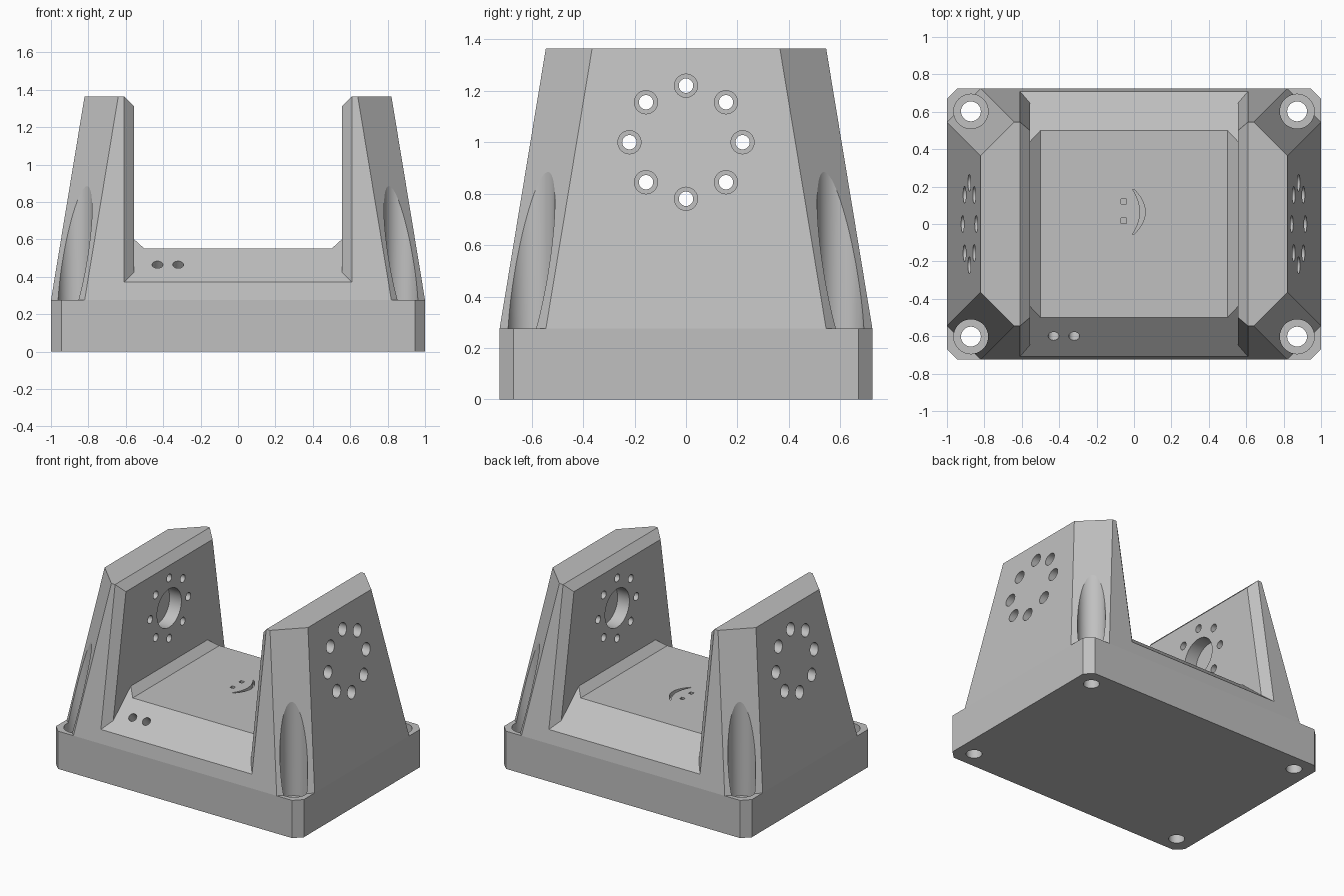
import bpy, bmesh, math
from mathutils import Vector, Matrix

if "Cube" in bpy.data.objects:
    bpy.data.objects.remove(bpy.data.objects["Cube"], do_unlink=True)

HALF_X, HALF_Y, STEP, TOP = 1.0, 0.725, 0.275, 1.365
TAPER = 0.165          # inward lean of the outer faces per unit of height
ABOVE = 1.6            # height safely over the model
WALL, BEVEL = 0.555, 0.055


def make_object(name, bm):
    bmesh.ops.recalc_face_normals(bm, faces=bm.faces)
    mesh = bpy.data.meshes.new(name)
    bm.to_mesh(mesh)
    bm.free()
    obj = bpy.data.objects.new(name, mesh)
    bpy.context.collection.objects.link(obj)
    return obj


def hull(bm, points):
    verts = [bm.verts.new(p) for p in points]
    bmesh.ops.convex_hull(bm, input=verts)


def prism(bm, outline, z0, z1):
    low = [bm.verts.new((x, y, z0)) for x, y in outline]
    high = [bm.verts.new((x, y, z1)) for x, y in outline]
    bm.faces.new(low[::-1])
    bm.faces.new(high)
    n = len(low)
    for i in range(n):
        j = (i + 1) % n
        bm.faces.new((low[i], low[j], high[j], high[i]))


def drill(bm, radius, start, end):
    a, b = Vector(start), Vector(end)
    turn = (b - a).to_track_quat('Z', 'Y').to_matrix().to_4x4()
    bmesh.ops.create_cone(bm, cap_ends=True, segments=64, radius1=radius,
                          radius2=radius, depth=(b - a).length,
                          matrix=Matrix.Translation((a + b) / 2) @ turn)


def cut(body, bm, name):
    cutter = make_object(name, bm)
    cutter.hide_render = True
    mod = body.modifiers.new(name, 'BOOLEAN')
    mod.operation, mod.solver, mod.object = 'DIFFERENCE', 'EXACT', cutter
    bpy.context.view_layer.objects.active = body
    bpy.ops.object.modifier_apply(modifier=mod.name)
    bpy.data.objects.remove(cutter, do_unlink=True)


def octagon(bm, z, chamfer, inset):
    x, y = HALF_X - inset, HALF_Y - inset
    c = chamfer
    pts = [(x, c - y), (x, y - c), (x - c, y), (c - x, y),
           (-x, y - c), (-x, c - y), (c - x, -y), (x - c, -y)]
    return [bm.verts.new((px, py, z)) for px, py in pts]


# Body: chamfered plinth carrying a leaning, wide-chamfered block
bm = bmesh.new()
foot = octagon(bm, 0, 0.055, 0)
rim = octagon(bm, STEP, 0.055, 0)
waist = octagon(bm, STEP, 0.18, 0)
crown = octagon(bm, TOP, 0.18, TAPER * (TOP - STEP))
for i in range(8):
    j = (i + 1) % 8
    if i % 2 == 0:      # long sides run straight into the block
        bm.faces.new((foot[i], foot[j], rim[j], waist[j], waist[i], rim[i]))
    else:               # corners leave a small shelf
        bm.faces.new((foot[i], foot[j], rim[j], rim[i]))
        bm.faces.new((rim[i], rim[j], waist[j], waist[i]))
    bm.faces.new((waist[i], waist[j], crown[j], crown[i]))
bm.faces.new(foot[::-1])
bm.faces.new(crown)
body = make_object("bracket_body", bm)

# Channel between the two walls, with bevelled floor corners
bm = bmesh.new()
section = [(0.5, 0.55), (WALL, 0.6), (WALL, ABOVE)]
hull(bm, [(s * x, y, z) for x, z in section for s in (-1, 1) for y in (-0.9, 0.9)])
cut(body, bm, "channel")

# Sloping sills at front and back, then bevels on the upright wall edges
SILL = 0.18 / 0.21


def sill_cut(bm, side, sections):
    pts = []
    for offset, half in sections:
        face = HALF_Y + TAPER * STEP + offset       # outer face moved by offset
        sill = 0.55 + SILL * 0.5
        y = (face - TAPER * sill) / (1 - TAPER * SILL)
        for s in (-1, 1):
            pts.append((s * half, side * y, sill - SILL * y))
            pts.append((s * half, side * (face - TAPER * ABOVE), ABOVE))
    hull(bm, pts)


for name, sections in (("sills", [(-0.4, WALL), (0.06, WALL)]),
                       ("edge_bevels", [(-BEVEL, WALL), (BEVEL, WALL + 2 * BEVEL)])):
    bm = bmesh.new()
    for side in (-1, 1):
        sill_cut(bm, side, sections)
    cut(body, bm, name)

# Bevel along the top inner edges of the walls
bm = bmesh.new()
hull(bm, [(s * (WALL + d), y, TOP - BEVEL + d)
          for s in (-1, 1) for y in (-0.9, 0.9) for d in (0, 2 * BEVEL)])
cut(body, bm, "top_bevels")

# Wide bores: corner screw heads, wall screw heads, inner round pockets
ring = [(0.22 * math.cos(k * math.pi / 4), 1 + 0.22 * math.sin(k * math.pi / 4))
        for k in range(8)]
corners = [(sx * 0.872, sy * 0.602) for sx in (-1, 1) for sy in (-1, 1)]
bm = bmesh.new()
for x, y in corners:
    drill(bm, 0.092, (x, y, 0.2), (x, y, ABOVE))
for y, z in ring:
    for s in (-1, 1):
        drill(bm, 0.045, (s * 0.7, y, z), (s * 1.1, y, z))
drill(bm, 0.14, (-0.65, 0, 1), (0.65, 0, 1))
cut(body, bm, "wide_bores")

# Narrow bores: screw shafts and two small holes in the front sill
bm = bmesh.new()
for x, y in corners:
    drill(bm, 0.053, (x, y, -0.1), (x, y, 0.3))
for y, z in ring:
    drill(bm, 0.028, (-1.2, y, z), (1.2, y, z))
normal = Vector((0, -SILL, 1)).normalized()
for x in (-0.43, -0.32):
    spot = Vector((x, -0.6, 0.465))
    drill(bm, 0.029, spot - normal * 0.1, spot + normal * 0.05)
cut(body, bm, "narrow_bores")

# Engraved crescent and two square dots in the floor
bm = bmesh.new()
steps = [k / 10 - 1 for k in range(21)]
outer = [(0.06 * (1 - t * t), 0.065 + 0.12 * t) for t in steps]
inner = [(0.04 * (1 - t * t) - 0.008, 0.065 + 0.12 * t) for t in reversed(steps)]
prism(bm, outer + inner, 0.52, 0.58)
for y in (0.018, 0.12):
    prism(bm, [(-0.055 + a * 0.014, y + b * 0.014)
               for a, b in ((-1, -1), (1, -1), (1, 1), (-1, 1))], 0.52, 0.58)
cut(body, bm, "engraving")

# One plain grey finish
grey = bpy.data.materials.new("plain_grey")
grey.use_nodes = True
colour = (0.53, 0.53, 0.53, 1)
grey.diffuse_color = colour
grey.node_tree.nodes["Principled BSDF"].inputs["Base Color"].default_value = colour
body.data.materials.clear()
body.data.materials.append(grey)
for poly in body.data.polygons:
    poly.material_index = 0

# Smooth bores, crisp planar edges
bpy.ops.object.select_all(action='DESELECT')
body.select_set(True)
bpy.context.view_layer.objects.active = body
bpy.ops.object.shade_smooth_by_angle(angle=math.radians(8))
